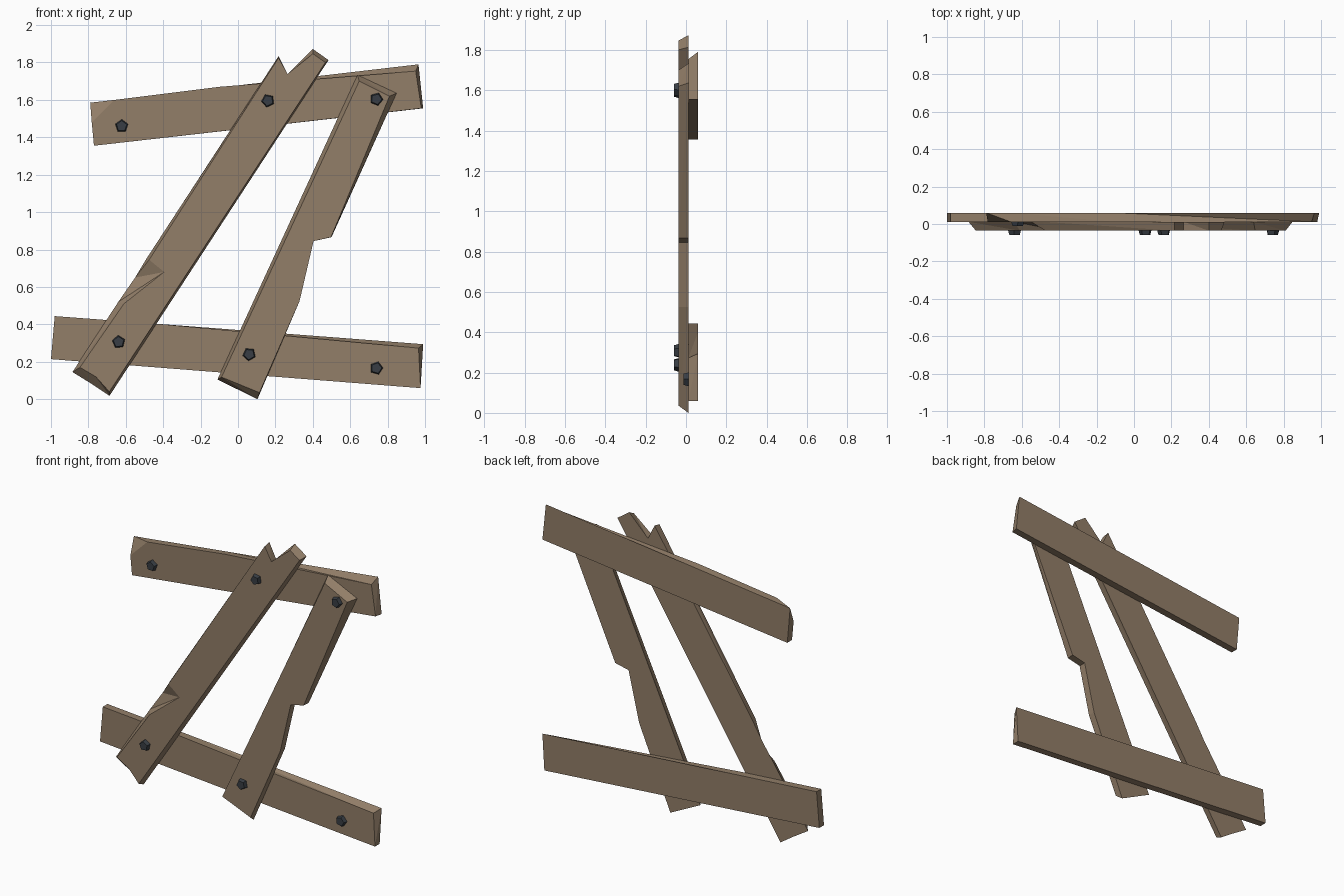
import bpy, bmesh, math

if "Cube" in bpy.data.objects:
    bpy.data.objects.remove(bpy.data.objects["Cube"])


def flat_material(name, rgb):
    m = bpy.data.materials.new(name)
    m.diffuse_color = (*rgb, 1)
    m.use_nodes = True
    m.node_tree.nodes["Principled BSDF"].inputs["Base Color"].default_value = m.diffuse_color
    return m


wood = flat_material("weathered wood", (0.29, 0.21, 0.14))
iron = flat_material("dark iron", (0.04, 0.048, 0.058))


def loft(name, front, back, y_front, y_back, mat):
    """Solid between a front and a back (x, z) outline of equal length."""
    bm = bmesh.new()
    f = [bm.verts.new((x, y_front, z)) for x, z in front]
    b = [bm.verts.new((x, y_back, z)) for x, z in back]
    bm.faces.new(f)
    bm.faces.new(b[::-1])
    n = len(f)
    for i in range(n):
        j = (i + 1) % n
        bm.faces.new((f[i], b[i], b[j]))
        bm.faces.new((f[i], b[j], f[j]))
    bmesh.ops.remove_doubles(bm, verts=bm.verts, dist=1e-5)
    bmesh.ops.recalc_face_normals(bm, faces=bm.faces)
    bmesh.ops.dissolve_limit(bm, angle_limit=math.radians(1),
                             verts=bm.verts, edges=bm.edges)
    me = bpy.data.meshes.new(name)
    bm.to_mesh(me)
    bm.free()
    me.materials.append(mat)
    ob = bpy.data.objects.new(name, me)
    bpy.context.collection.objects.link(ob)
    return ob


FRONT, MID, BACK = -0.036, 0.012, 0.06

# rails at the back, with worn front edges
loft("upper_rail",
     [(-0.77, 1.355), (0.98, 1.555), (0.95, 1.754), (-0.10, 1.67),
      (-0.66, 1.60), (-0.782, 1.48)],
     [(-0.77, 1.355), (0.99, 1.555), (0.965, 1.79), (-0.10, 1.666),
      (-0.66, 1.60), (-0.79, 1.585)], MID, BACK, wood)
loft("lower_rail",
     [(-1.0, 0.214), (0.976, 0.059), (0.965, 0.273), (-0.42, 0.402),
      (-0.98, 0.444)],
     [(-1.0, 0.214), (0.976, 0.059), (0.99, 0.294), (-0.42, 0.402),
      (-0.98, 0.444)], MID, BACK, wood)

# long leaning plank with a split top and a chipped left edge
loft("long_plank",
     [(-0.845, 0.17), (-0.76, 0.12), (-0.688, 0.04), (0.467, 1.80),
      (0.40, 1.847), (0.265, 1.738), (0.217, 1.825), (-0.475, 0.745),
      (-0.395, 0.68), (-0.61, 0.51)],
     [(-0.885, 0.145), (-0.78, 0.08), (-0.687, 0.018), (0.484, 1.813),
      (0.40, 1.872), (0.265, 1.738), (0.217, 1.834), (-0.487, 0.755),
      (-0.55, 0.65), (-0.64, 0.52)], FRONT, MID, wood)

# short leaning plank with a broken right edge
loft("short_plank",
     [(-0.088, 0.118), (0.115, 0.035), (0.329, 0.524), (0.404, 0.845),
      (0.497, 0.866), (0.81, 1.62), (0.648, 1.70)],
     [(-0.11, 0.105), (0.104, 0.0), (0.329, 0.524), (0.404, 0.845),
      (0.50, 0.866), (0.848, 1.636), (0.639, 1.733)], FRONT, MID, wood)


# five-sided tapered bolt heads
def pentagon(x, z, r, turn):
    return [(x + r * math.cos(turn + i * math.tau / 5),
             z + r * math.sin(turn + i * math.tau / 5)) for i in range(5)]


bolts = [(-0.622, 1.46, MID), (0.16, 1.596, FRONT), (0.74, 1.604, FRONT),
         (-0.638, 0.306, FRONT), (0.06, 0.24, FRONT), (0.74, 0.166, MID)]
for i, (x, z, y) in enumerate(bolts):
    turn = 0.3 + 0.45 * i
    loft(f"bolt_{i + 1}", pentagon(x, z, 0.029, turn),
         pentagon(x, z, 0.037, turn), y - 0.024, y + 0.004, iron)
